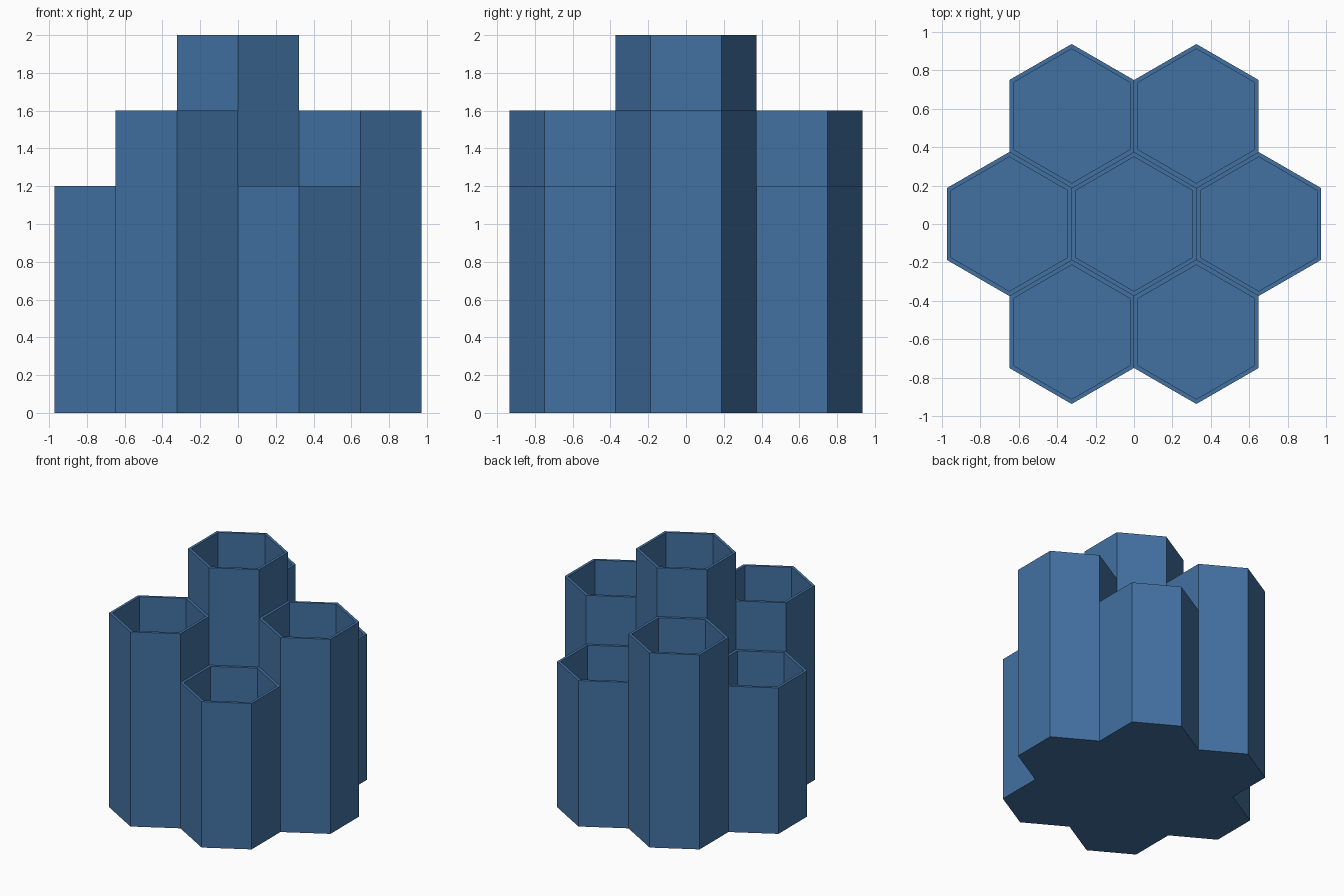
import bpy, bmesh
from math import cos, sin, radians

if "Cube" in bpy.data.objects:
    bpy.data.objects.remove(bpy.data.objects["Cube"], do_unlink=True)

APOTHEM = 0.324      # outer half-width across flats
WALL = 0.022
FLOOR = 0.03

blue = bpy.data.materials.new("slate blue")
blue.use_nodes = True
colour = (0.055, 0.165, 0.36, 1)
blue.diffuse_color = colour
blue.node_tree.nodes["Principled BSDF"].inputs["Base Color"].default_value = colour


def hex_ring(bm, apothem, z):
    radius = apothem / cos(radians(30))
    angles = [radians(30 + 60 * i) for i in range(6)]
    return [bm.verts.new((radius * cos(a), radius * sin(a), z)) for a in angles]


def hex_cup(name, x, y, height):
    """Closed hexagonal cup with an open top and a solid floor."""
    bm = bmesh.new()
    inner = APOTHEM - WALL
    rings = [hex_ring(bm, APOTHEM, 0), hex_ring(bm, APOTHEM, height),
             hex_ring(bm, inner, height), hex_ring(bm, inner, FLOOR)]
    for low, high in zip(rings, rings[1:]):
        for i in range(6):
            j = (i + 1) % 6
            bm.faces.new((low[i], low[j], high[j], high[i]))
    bm.faces.new(rings[0][::-1])   # underside
    bm.faces.new(rings[-1])        # inside floor
    bmesh.ops.recalc_face_normals(bm, faces=bm.faces)
    mesh = bpy.data.meshes.new(name)
    bm.to_mesh(mesh)
    bm.free()
    mesh.materials.append(blue)
    cup = bpy.data.objects.new(name, mesh)
    cup.location = (x, y, 0)
    bpy.context.collection.objects.link(cup)


# Tall centre cup
hex_cup("centre_cup", 0, 0, 2.0)

# Outer ring, alternating medium and short cups
names = ["left_cup", "back_left_cup", "back_right_cup",
         "right_cup", "front_right_cup", "front_left_cup"]
for i, name in enumerate(names):
    a = radians(60 * i)
    hex_cup(name, 2 * APOTHEM * cos(a), 2 * APOTHEM * sin(a), 1.2 if i % 2 else 1.6)
